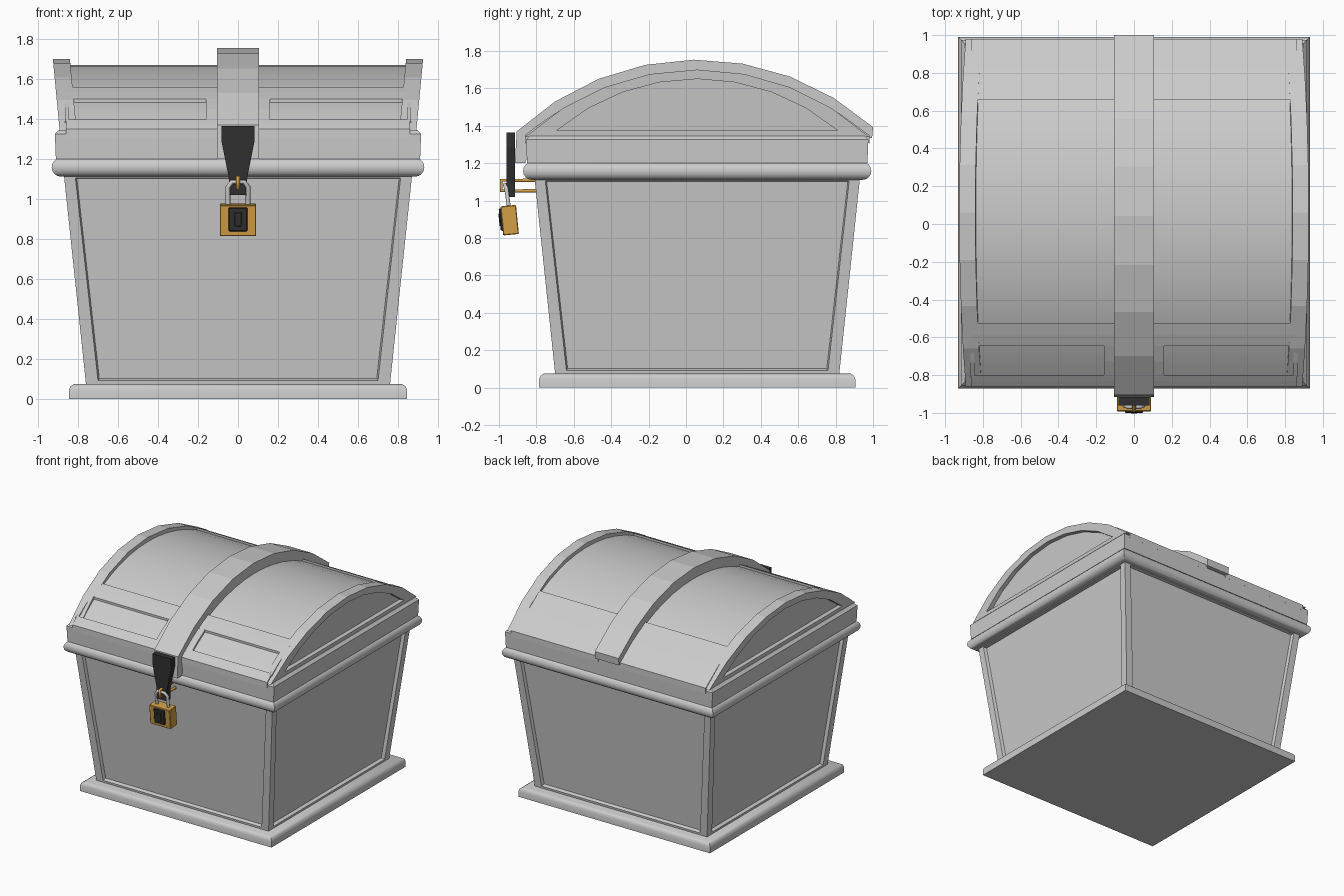
import bpy, bmesh, math
from mathutils import Matrix

if "Cube" in bpy.data.objects:
    bpy.data.objects.remove(bpy.data.objects["Cube"])

CY = 0.06  # centre of the chest in y (the lock hangs in front)


def finish(bm, name, color=None, smooth=None):
    bmesh.ops.recalc_face_normals(bm, faces=bm.faces)
    me = bpy.data.meshes.new(name)
    bm.to_mesh(me)
    bm.free()
    ob = bpy.data.objects.new(name, me)
    bpy.context.collection.objects.link(ob)
    if color:
        me.materials.append(color)
    if smooth:
        bpy.ops.object.select_all(action='DESELECT')
        ob.select_set(True)
        bpy.context.view_layer.objects.active = ob
        bpy.ops.object.shade_smooth_by_angle(angle=math.radians(smooth))
    return ob


def material(name, rgb):
    m = bpy.data.materials.new(name)
    m.diffuse_color = (*rgb, 1)
    m.use_nodes = True
    m.node_tree.nodes["Principled BSDF"].inputs["Base Color"].default_value = m.diffuse_color
    return m


def square_loft(sections):
    """Stack square sections given as (half width, z)."""
    bm = bmesh.new()
    rings = [[bm.verts.new((sx * h, CY + sy * h, z))
              for sx, sy in ((-1, -1), (1, -1), (1, 1), (-1, 1))] for h, z in sections]
    bm.faces.new(rings[0])
    bm.faces.new(rings[-1])
    for a, b in zip(rings, rings[1:]):
        for i in range(4):
            j = (i + 1) % 4
            bm.faces.new((a[i], a[j], b[j], b[i]))
    return bm


def arc(top, r, d0, d1, n):
    """(y, z) points on a lid arc from offset d0 to d1 off the centre."""
    a0, a1 = math.asin(d0 / r), math.asin(d1 / r)
    angles = [a0 + (a1 - a0) * i / n for i in range(n + 1)]
    return [(CY + r * math.sin(a), top - r + r * math.cos(a)) for a in angles]


def prism(name, pts, x0, x1, color=None, smooth=None):
    """Extrude a (y, z) profile in x; x0 and x1 are functions of z."""
    bm = bmesh.new()
    a = [bm.verts.new((x0(z), y, z)) for y, z in pts]
    b = [bm.verts.new((x1(z), y, z)) for y, z in pts]
    bm.faces.new(a)
    bm.faces.new(b)
    for i in range(len(a)):
        j = (i + 1) % len(a)
        bm.faces.new((a[i], a[j], b[j], b[i]))
    return finish(bm, name, color, smooth)


def box(name, center, half, color, tilt=0.0, bevel=0.0):
    bm = bmesh.new()
    bmesh.ops.create_cube(bm, size=2)
    bmesh.ops.scale(bm, vec=half, verts=bm.verts)
    if bevel:
        bmesh.ops.bevel(bm, geom=bm.edges[:], offset=bevel, segments=1, affect='EDGES')
    bmesh.ops.transform(bm, matrix=Matrix.Translation(center) @ Matrix.Rotation(tilt, 4, 'X'),
                        verts=bm.verts)
    return finish(bm, name, color)


def tube(name, path, radius, color=None):
    cu = bpy.data.curves.new(name, 'CURVE')
    cu.dimensions = '3D'
    cu.bevel_depth = radius
    cu.bevel_resolution = 1
    cu.use_fill_caps = True
    sp = cu.splines.new('POLY')
    sp.points.add(len(path) - 1)
    for p, co in zip(sp.points, path):
        p.co = (*co, 1)
    ob = bpy.data.objects.new(name, cu)
    bpy.context.collection.objects.link(ob)
    if color:
        cu.materials.append(color)


black = material("black_iron", (0.03, 0.03, 0.03))
brass = material("brass", (0.65, 0.35, 0.06))

# Plinth
finish(square_loft([(0.845, 0), (0.845, 0.045), (0.838, 0.063), (0.82, 0.075)]), "plinth", smooth=40)

# Tapered body with a recessed panel in each side
bm = square_loft([(0.755, 0.03), (0.874, 1.16)])
bm.normal_update()
bmesh.ops.recalc_face_normals(bm, faces=bm.faces)
sides = [f for f in bm.faces if abs(f.normal.z) < 0.5]
bmesh.ops.inset_individual(bm, faces=sides, thickness=0.083, depth=0)
bmesh.ops.inset_individual(bm, faces=sides, thickness=0.01, depth=-0.025)
finish(bm, "body")

# Rounded rim and straight lid band
rim = [(0.885 + 0.046 * math.cos(t), 1.158 + 0.047 * math.sin(t))
       for t in (math.radians(-90 + 22.5 * i) for i in range(9))]
finish(square_loft(rim), "rim", smooth=40)
finish(square_loft([(0.91, 1.2), (0.915, 1.325), (0.895, 1.345)]), "lid_band")


# Lid barrel, its ends lean outwards
def lean(z):
    return 0.89 + 0.095 * (z - 1.33)


prism("lid_barrel", arc(1.668, 1.43, -0.91, 0.91, 16),
      lambda z: -(lean(z) - 0.035), lambda z: lean(z) - 0.035, smooth=30)

# End arches: ring between an outer and an inner arc
N = 8
outer = arc(1.70, 1.355, -0.92, 0.92, N)
inner = arc(1.65, 1.16, -0.75, 0.75, N)
for s, side in ((-1, "left"), (1, "right")):
    bm = bmesh.new()
    loops = [[bm.verts.new((s * (lean(z) - t), y, z)) for y, z in pts]
             for pts, t in ((outer, 0), (inner, 0), (inner, 0.085), (outer, 0.085))]
    for k in range(4):
        a, b = loops[k], loops[(k + 1) % 4]
        for i in range(N + 1):
            j = (i + 1) % (N + 1)
            bm.faces.new((a[i], a[j], b[j], b[i]))
    finish(bm, "end_arch_" + side)

    # Raised strips framing the lid panels and the small front window
    strips = (("front_cross_strip", -0.705, -0.585, 0.09, 0.86),
              ("front_lower_strip", -0.92, -0.86, 0.09, 0.86),
              ("window_stile", -0.87, -0.70, 0.09, 0.16),
              ("window_outer_stile", -0.87, -0.70, 0.845, 0.865),
              ("back_strip", 0.60, 0.92, 0.09, 0.86))
    for name, d0, d1, xa, xb in strips:
        pts = arc(1.685, 1.43, d0, d1, 2) + arc(1.64, 1.43, d0, d1, 2)[::-1]
        prism(name + "_" + side, pts, lambda z: s * xa, lambda z: s * xb)

# Centre strap, dropping vertically at the front
strap = (arc(1.753, 1.405, -0.965, 0.94, 8) + [(CY + 0.935, 1.335), (CY + 0.9, 1.335)]
         + arc(1.645, 1.43, -0.86, 0.86, 8)[::-1] + [(-0.86, 1.2), (-0.915, 1.2)])
prism("centre_strap", strap, lambda z: -0.105, lambda z: 0.105)

# Hasp plate
half = [(0.083, 1.365), (0.083, 1.29), (0.045, 1.10), (0.045, 1.02)]
shape = half + [(-x, z) for x, z in half[::-1]]
bm = bmesh.new()
face = bm.faces.new([bm.verts.new((x, -0.915, z)) for x, z in shape])
ext = bmesh.ops.extrude_face_region(bm, geom=[face])
bmesh.ops.translate(bm, vec=(0, -0.045, 0),
                    verts=[v for v in ext["geom"] if isinstance(v, bmesh.types.BMVert)])
if face.is_valid and not any(len(e.link_faces) < 2 for e in face.edges):
    pass
else:
    bm.faces.new([v for v in bm.verts if v.co.y > -0.93])
finish(bm, "hasp", black)

# Staple, shackle and padlock
tube("staple", [(0, -0.79, 1.108), (0, -0.988, 1.108), (0, -0.988, 1.052), (0, -0.79, 1.052)],
     0.011, brass)
tube("shackle", [(-0.05, -0.945, 0.95), (-0.05, -0.96, 1.06), (-0.03, -0.968, 1.085),
                 (0.03, -0.968, 1.085), (0.05, -0.96, 1.06), (0.05, -0.945, 0.95)], 0.012)
box("padlock_body", (0, -0.943, 0.895), (0.091, 0.042, 0.078), brass, 0.1, 0.004)
box("padlock_plate", (0, -0.986, 0.898), (0.048, 0.01, 0.06), black, 0.1, 0.006)
box("keyhole_guard", (0, -0.992, 0.898), (0.018, 0.008, 0.035), black, 0.1, 0.003)
